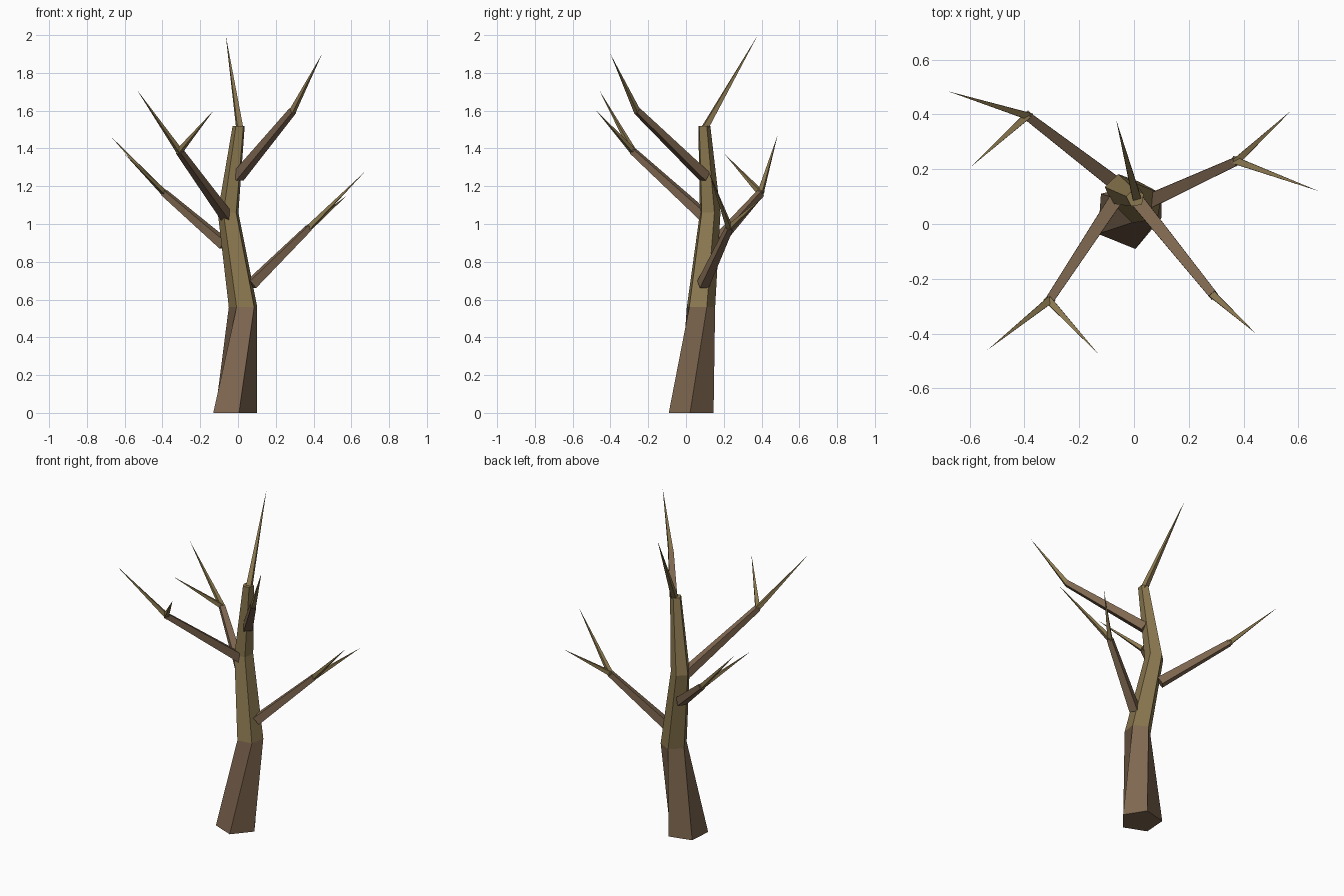
import bpy, bmesh
from math import sin, cos, radians, tau
from mathutils import Vector, Matrix

cube = bpy.data.objects.get("Cube")
if cube:
    bpy.data.objects.remove(cube, do_unlink=True)


def material(name, colour):
    m = bpy.data.materials.new(name)
    m.use_nodes = True
    m.diffuse_color = (*colour, 1)
    m.node_tree.nodes["Principled BSDF"].inputs["Base Color"].default_value = (*colour, 1)
    return m


BARK = material("brown bark", (0.21, 0.135, 0.08))
YOUNG = material("olive young wood", (0.26, 0.19, 0.08))


def limb(name, rings, sides, mats, young_from=None):
    """Loft through rings of (centre, radius, twist, axis); radius 0 makes a point."""
    bm = bmesh.new()
    loops = []
    for centre, radius, twist, axis in rings:
        centre = Vector(centre)
        if radius == 0:
            loops.append([bm.verts.new(centre)])
            continue
        side = axis.cross(Vector((0, 0, 1)))
        side = side.normalized() if side.length > 1e-4 else Vector((1, 0, 0))
        up = axis.cross(side).normalized()
        loops.append([bm.verts.new(centre + radius * (side * cos(a) + up * sin(a)))
                      for a in (radians(twist) + tau * i / sides for i in range(sides))])
    bm.faces.new(loops[0])
    for level, (low, high) in enumerate(zip(loops, loops[1:])):
        for i in range(sides):
            j = (i + 1) % sides
            quad = [low[i], low[j]] + ([high[j], high[i]] if len(high) > 1 else [high[0]])
            face = bm.faces.new(quad)
            face.material_index = int(young_from is not None and level >= young_from)
    if len(loops[-1]) > 1:
        face = bm.faces.new(loops[-1])
        face.material_index = int(young_from is not None)
    bmesh.ops.recalc_face_normals(bm, faces=bm.faces)
    mesh = bpy.data.meshes.new(name)
    bm.to_mesh(mesh)
    bm.free()
    for m in mats:
        mesh.materials.append(m)
    obj = bpy.data.objects.new(name, mesh)
    bpy.context.collection.objects.link(obj)


def stick(name, start, end, r0, r1, sides, mat, twist=45):
    axis = (Vector(end) - Vector(start)).normalized()
    limb(name, [(start, r0, twist, axis), (end, r1, twist, axis)], sides, [mat])


# Trunk: twisted five-sided loft, brown below and olive above
UP = Vector((0, 0, 1))
limb("trunk", [((-0.025, 0.03, 0), 0.125, -4, UP),
               ((0.03, 0.075, 0.56), 0.08, 26, UP),
               ((-0.05, 0.125, 1.06), 0.058, 26, UP),
               ((0.005, 0.095, 1.52), 0.034, 26, UP)], 5, [BARK, YOUNG], young_from=1)
stick("crown_twig", (0.01, 0.095, 1.50), (-0.065, 0.38, 2.0), 0.022, 0, 4, YOUNG)

# Branches: name, start, end, twig tips
BRANCHES = [
    ("front_left_branch", (0.0, 0.1, 1.25), (0.29, -0.26, 1.60),
     [(0.445, -0.40, 1.90)]),
    ("front_right_branch", (-0.06, 0.10, 1.04), (-0.31, -0.28, 1.385),
     [(-0.535, -0.46, 1.71), (-0.13, -0.475, 1.60)]),
    ("back_right_branch", (-0.07, 0.15, 0.89), (-0.39, 0.395, 1.165),
     [(-0.68, 0.485, 1.47), (-0.60, 0.205, 1.37)]),
    ("back_left_branch", (0.07, 0.09, 0.68), (0.375, 0.23, 0.98),
     [(0.575, 0.415, 1.15), (0.675, 0.12, 1.28)]),
]
for name, start, end, tips in BRANCHES:
    stick(name, start, end, 0.036, 0.022, 4, BARK)
    for n, tip in enumerate(tips, 1):
        base = Vector(end) - (Vector(tip) - Vector(end)) * 0.03
        stick(f"{name}_twig_{n}", base, tip, 0.019, 0, 4, YOUNG)
